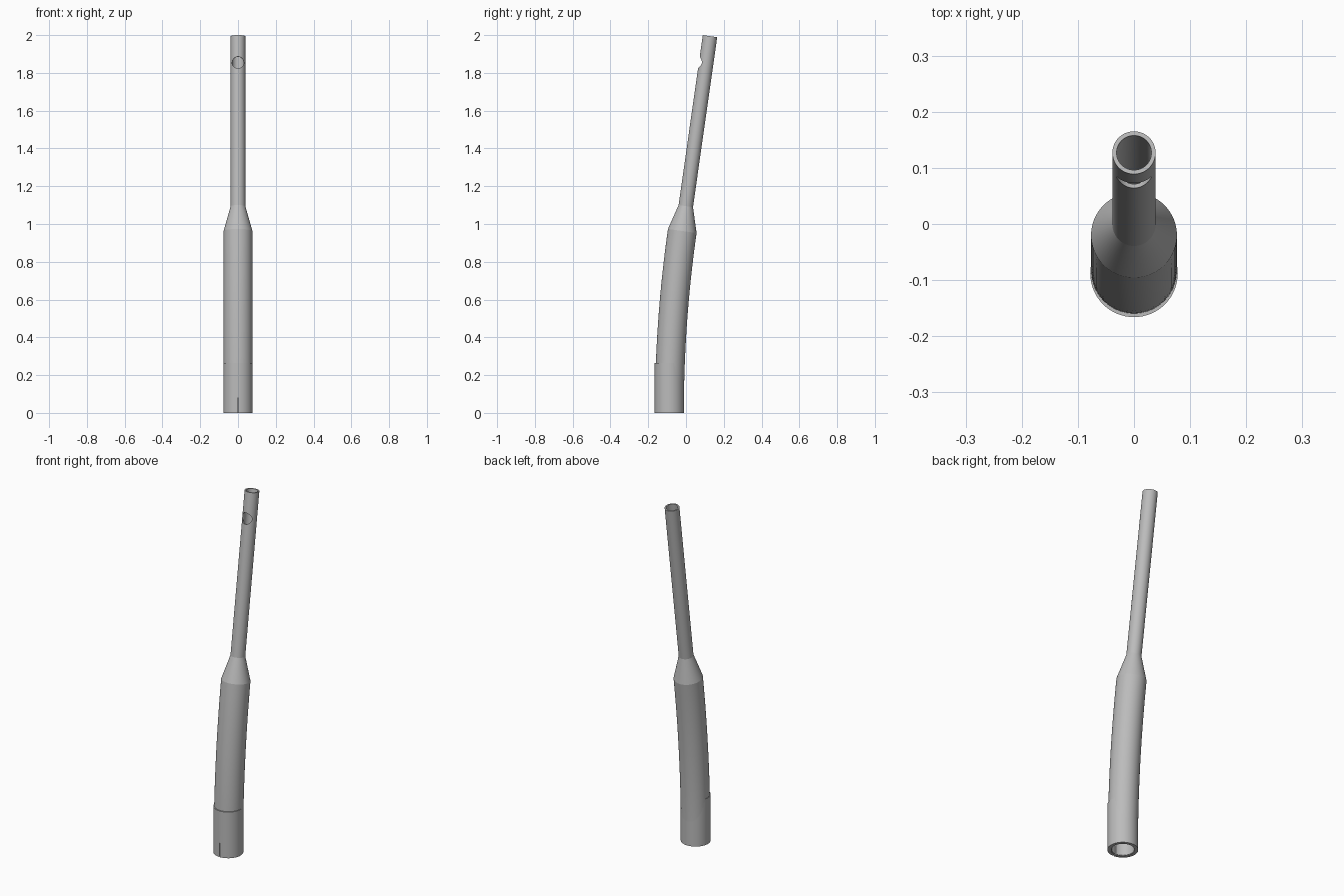
import bpy, bmesh, math
from mathutils import Vector, Matrix

if "Cube" in bpy.data.objects:
    bpy.data.objects.remove(bpy.data.objects["Cube"])

SEGMENTS = 64
TILT = math.radians(8.1)
BASE_Y = -0.088
BEND_TOP = 0.963
BEND_RADIUS = BEND_TOP / math.sin(TILT)

grey = bpy.data.materials.new("plain grey")
grey.use_nodes = True
grey.diffuse_color = (0.5, 0.5, 0.5, 1)
grey.node_tree.nodes["Principled BSDF"].inputs["Base Color"].default_value = (0.5, 0.5, 0.5, 1)


def centre_line(z):
    """Centre point and lean: an arc up to the shoulder, then straight."""
    if z <= BEND_TOP:
        lean = math.asin(z / BEND_RADIUS)
        return Vector((0, BASE_Y + BEND_RADIUS * (1 - math.cos(lean)), z)), lean
    y = BASE_Y + BEND_RADIUS * (1 - math.cos(TILT)) + (z - BEND_TOP) * math.tan(TILT)
    return Vector((0, y, z)), TILT


def upright(z):
    return Vector((0, BASE_Y, z)), 0


def tube(name, rings, path):
    """Closed hollow skin from a loop of (height, radius) rings along a path."""
    bm = bmesh.new()
    loops = []
    for z, r in rings:
        centre, lean = path(z)
        turn = Matrix.Rotation(-lean, 3, 'X')
        loop = []
        for i in range(SEGMENTS):
            a = math.tau * i / SEGMENTS
            loop.append(bm.verts.new(centre + turn @ Vector((r * math.cos(a), r * math.sin(a), 0))))
        loops.append(loop)
    for k, low in enumerate(loops):
        high = loops[(k + 1) % len(loops)]
        for i in range(SEGMENTS):
            j = (i + 1) % SEGMENTS
            bm.faces.new((low[i], low[j], high[j], high[i]))
    bmesh.ops.recalc_face_normals(bm, faces=bm.faces)
    mesh = bpy.data.meshes.new(name)
    bm.to_mesh(mesh)
    bm.free()
    mesh.materials.append(grey)
    ob = bpy.data.objects.new(name, mesh)
    bpy.context.collection.objects.link(ob)
    return ob


def cut(ob, cutter):
    mod = ob.modifiers.new("cut", 'BOOLEAN')
    mod.operation = 'DIFFERENCE'
    mod.solver = 'EXACT'
    mod.object = cutter
    bpy.context.view_layer.objects.active = ob
    bpy.ops.object.modifier_apply(modifier=mod.name)


# Curved body, conical shoulder and slim upper pipe with a bore through them
bend = [0.002 + (BEND_TOP - 0.002) * i / 16 for i in range(17)]
outside = [(z, 0.0765) for z in bend] + [(1.095, 0.0385), (1.9945, 0.0385)]
inside = [(1.9945, 0.031), (1.095, 0.031)] + [(z, 0.058) for z in reversed(bend)]
body = tube("curved_pipe", outside + inside, centre_line)

# Straight sleeve around the foot
sleeve = tube("foot_sleeve", [(0, 0.078), (0.265, 0.078), (0.265, 0.061), (0, 0.061)], upright)

# Round hole in the front of the upper pipe
centre, lean = centre_line(1.85)
bpy.ops.mesh.primitive_cylinder_add(vertices=48, radius=0.031, depth=0.1)
drill = bpy.context.object
drill.name = "hole_cutter"
drill.data.transform(Matrix.Translation(centre) @ Matrix.Rotation(-lean, 4, 'X')
                     @ Matrix.Translation((0, -0.05, 0)) @ Matrix.Rotation(math.pi / 2, 4, 'X'))
cut(body, drill)

# Narrow slit at the front of the foot
bpy.ops.mesh.primitive_cube_add(size=1, location=(0, BASE_Y - 0.07, 0.03))
saw = bpy.context.object
saw.name = "slit_cutter"
saw.scale = (0.005, 0.06, 0.1)
bpy.context.view_layer.update()
cut(body, saw)
cut(sleeve, saw)

for helper in (drill, saw):
    bpy.data.objects.remove(helper)

for ob in (body, sleeve):
    bpy.ops.object.select_all(action='DESELECT')
    ob.select_set(True)
    bpy.context.view_layer.objects.active = ob
    bpy.ops.object.shade_smooth_by_angle(angle=math.radians(12))
